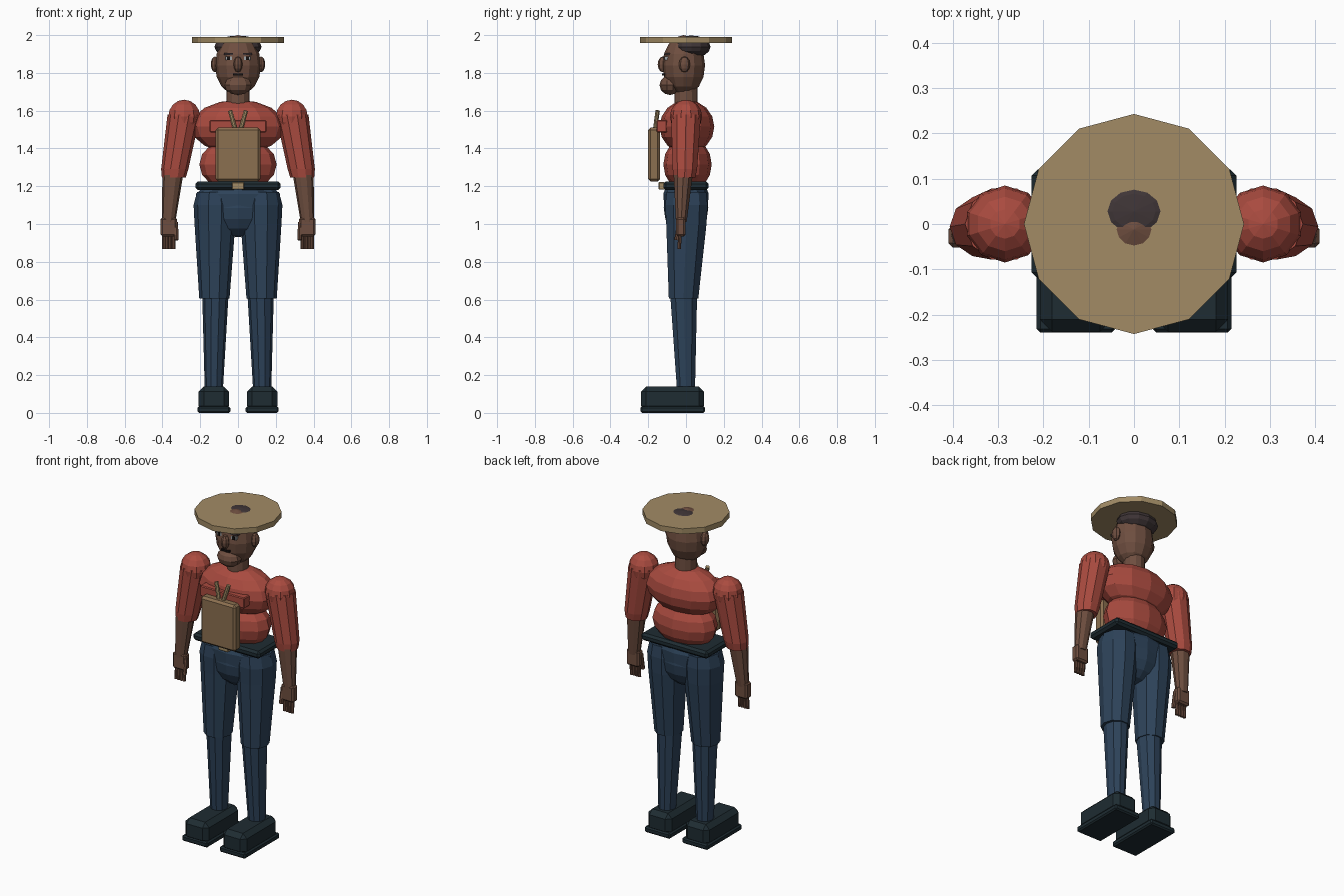
import bpy, bmesh, math
from mathutils import Matrix, Vector

if "Cube" in bpy.data.objects:
    bpy.data.objects.remove(bpy.data.objects["Cube"])


def mat(name, rgb):
    m = bpy.data.materials.new(name)
    m.diffuse_color = (*rgb, 1)
    m.use_nodes = True
    m.node_tree.nodes["Principled BSDF"].inputs["Base Color"].default_value = m.diffuse_color
    return m


SKIN = mat("brown skin", (0.155, 0.076, 0.05))
RED = mat("red shirt", (0.40, 0.07, 0.05))
BLUE = mat("blue denim", (0.026, 0.055, 0.10))
DARK = mat("dark leather", (0.013, 0.025, 0.032))
HAIR = mat("dark hair", (0.05, 0.036, 0.038))
STRAW = mat("straw", (0.36, 0.26, 0.13))
BAG = mat("tan canvas", (0.26, 0.16, 0.08))
EYE = mat("eye grey", (0.35, 0.38, 0.40))
BLACK = mat("black", (0.008, 0.006, 0.006))


def finish(name, bm, material):
    bmesh.ops.recalc_face_normals(bm, faces=bm.faces)
    me = bpy.data.meshes.new(name)
    bm.to_mesh(me)
    bm.free()
    me.materials.append(material)
    ob = bpy.data.objects.new(name, me)
    bpy.context.collection.objects.link(ob)
    return ob


def ball(name, c, r, material, seg=12, rings=8):
    bm = bmesh.new()
    bmesh.ops.create_uvsphere(bm, u_segments=seg, v_segments=rings, radius=1)
    bmesh.ops.scale(bm, vec=r, verts=bm.verts)
    bmesh.ops.translate(bm, vec=c, verts=bm.verts)
    return finish(name, bm, material)


def box(name, lo, hi, material, bevel=0.0):
    """Box between two corners, optionally chamfered."""
    lo, hi = Vector(lo), Vector(hi)
    bm = bmesh.new()
    bmesh.ops.create_cube(bm, size=1)
    bmesh.ops.scale(bm, vec=hi - lo, verts=bm.verts)
    bmesh.ops.translate(bm, vec=(lo + hi) / 2, verts=bm.verts)
    if bevel:
        bmesh.ops.bevel(bm, geom=bm.edges[:], offset=bevel, segments=1,
                        affect='EDGES', profile=0.5)
    return finish(name, bm, material)


def loft(name, rings, material, n=10):
    """Skin horizontal ellipses given as (x, y, z, rx, ry)."""
    bm = bmesh.new()
    loops = []
    for x, y, z, rx, ry in rings:
        loops.append([bm.verts.new((x + rx * math.cos(2 * math.pi * i / n),
                                    y + ry * math.sin(2 * math.pi * i / n), z))
                      for i in range(n)])
    for a, b in zip(loops, loops[1:]):
        for i in range(n):
            j = (i + 1) % n
            bm.faces.new((a[i], a[j], b[j], b[i]))
    bm.faces.new(loops[0])
    bm.faces.new(loops[-1])
    return finish(name, bm, material)


def rod(name, a, b, r, material):
    a, b = Vector(a), Vector(b)
    bm = bmesh.new()
    bmesh.ops.create_cone(bm, cap_ends=True, segments=8, radius1=r, radius2=r,
                          depth=(b - a).length)
    rot = (b - a).to_track_quat('Z', 'Y').to_matrix().to_4x4()
    bmesh.ops.transform(bm, matrix=Matrix.Translation((a + b) / 2) @ rot, verts=bm.verts)
    return finish(name, bm, material)


# Head, hair and hat
ball("head", (0, -0.012, 1.84), (0.122, 0.113, 0.16), SKIN)
ball("hair", (0, 0.028, 1.938), (0.125, 0.102, 0.06), HAIR)
loft("hat_brim", [(0, 0, 1.957, 0.243, 0.243), (0, 0, 1.99, 0.243, 0.243)], STRAW, 12)
loft("neck", [(0, 0, 1.60, 0.063, 0.063), (0, 0, 1.74, 0.06, 0.06)], SKIN, 12)
ball("chin", (0, -0.085, 1.735), (0.075, 0.055, 0.052), SKIN, 10, 6)
ball("nose", (0, -0.122, 1.845), (0.024, 0.028, 0.042), SKIN, 8, 6)
box("mouth", (-0.027, -0.126, 1.786), (0.027, -0.09, 1.796), BLACK)
for s in (-1, 1):
    ball("ear", (s * 0.122, -0.008, 1.845), (0.022, 0.03, 0.042), SKIN, 8, 6)
    box("eye", (s * 0.05 - 0.017, -0.114, 1.868), (s * 0.05 + 0.017, -0.085, 1.886), EYE)
    box("pupil", (s * 0.05 - 0.008, -0.118, 1.867), (s * 0.05 + 0.008, -0.11, 1.887), BLACK)
    box("eyebrow", (s * 0.05 - 0.024, -0.115, 1.894), (s * 0.05 + 0.024, -0.08, 1.906), HAIR)

# Torso
ball("chest", (0, 0.005, 1.515), (0.25, 0.145, 0.142), RED)
ball("belly", (0, 0.008, 1.315), (0.205, 0.128, 0.145), RED)
box("chest_pocket_band", (-0.15, -0.155, 1.485), (0.15, -0.10, 1.55), RED, 0.005)

# Bag worn on the front
box("bag", (-0.118, -0.20, 1.225), (0.118, -0.137, 1.51), BAG, 0.013)
for s in (-1, 1):
    rod("bag_strap", (s * 0.012, -0.165, 1.49), (s * 0.042, -0.15, 1.60), 0.012, STRAW)

# Belt and buckle
box("belt", (-0.226, -0.12, 1.18), (0.226, 0.12, 1.225), DARK, 0.013)
box("buckle", (-0.033, -0.145, 1.182), (0.033, -0.11, 1.222), STRAW, 0.004)

# Hips
loft("hips", [(0, 0, 1.085, 0.222, 0.115), (0, 0, 1.16, 0.222, 0.12),
              (0, 0, 1.185, 0.195, 0.11)], BLUE, 12)
ball("crotch", (0, 0, 1.085), (0.18, 0.118, 0.155), BLUE)

for s in (-1, 1):
    # Legs
    loft("thigh", [(s * 0.125, -0.013, 0.605, 0.08, 0.082),
                   (s * 0.122, 0.002, 1.0, 0.108, 0.112),
                   (s * 0.122, 0.002, 1.10, 0.113, 0.118),
                   (s * 0.122, 0.002, 1.17, 0.095, 0.11)], BLUE)
    loft("shin", [(s * 0.128, 0, 0.12, 0.048, 0.05),
                  (s * 0.12, -0.012, 0.61, 0.069, 0.074)], BLUE)
    # Shoes
    box("shoe_sole", (s * 0.128 - 0.087, -0.24, 0), (s * 0.128 + 0.087, 0.10, 0.035),
        DARK, 0.008)
    box("shoe_upper", (s * 0.128 - 0.08, -0.238, 0.01), (s * 0.128 + 0.08, 0.095, 0.14),
        DARK, 0.027)
    # Arms
    ball("shoulder", (s * 0.285, 0, 1.57), (0.088, 0.085, 0.088), RED, 10, 8)
    loft("sleeve", [(s * 0.34, -0.008, 1.245, 0.063, 0.06),
                    (s * 0.335, -0.006, 1.29, 0.072, 0.068),
                    (s * 0.286, 0, 1.58, 0.087, 0.083)], RED)
    loft("forearm", [(s * 0.368, -0.025, 1.01, 0.036, 0.03),
                     (s * 0.345, -0.015, 1.26, 0.055, 0.053)], SKIN)
    # Hands
    x = s * 0.367
    box("palm", (x - 0.043, -0.052, 0.935), (x + 0.043, -0.002, 1.035), SKIN, 0.01)
    for i in range(4):
        fx = x + (i - 1.5) * 0.018
        rod("finger", (fx, -0.032, 0.95), (fx, -0.036, 0.868), 0.0095, SKIN)
    rod("thumb", (x - s * 0.038, -0.035, 1.01), (x - s * 0.04, -0.05, 0.915), 0.012, SKIN)
